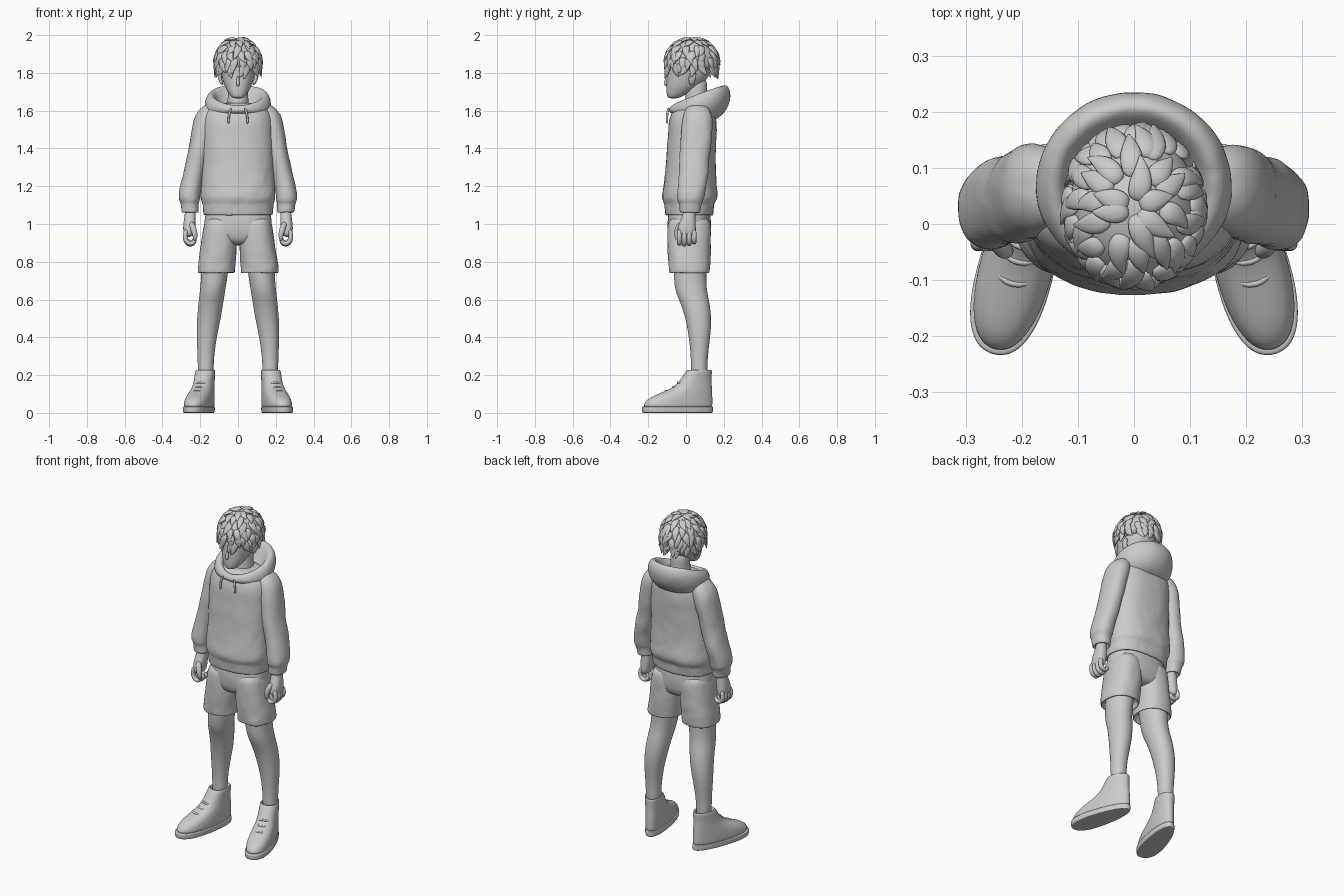
import bpy, bmesh, math, random
from mathutils import Vector, Matrix

random.seed(4)
cloth = bpy.data.textures.new("cloth_folds", 'CLOUDS')
cloth.noise_scale = 0.09


def build(name, shells, mirror=False, sub=2, folds=0.0):
    """Skin each shell (a list of closed rings) into one smooth object."""
    bm = bmesh.new()
    for rings in shells:
        loops = [[bm.verts.new(p) for p in ring] for ring in rings]
        n = len(loops[0])
        for a, b in zip(loops, loops[1:]):
            for i in range(n):
                j = (i + 1) % n
                bm.faces.new((a[i], a[j], b[j], b[i]))
        bm.faces.new(loops[0])
        bm.faces.new(loops[-1])
    bmesh.ops.recalc_face_normals(bm, faces=bm.faces)
    me = bpy.data.meshes.new(name)
    bm.to_mesh(me)
    bm.free()
    for f in me.polygons:
        f.use_smooth = True
    ob = bpy.data.objects.new(name, me)
    bpy.context.collection.objects.link(ob)
    if mirror:
        ob.modifiers.new("mirror", 'MIRROR').use_mirror_merge = False
    if sub:
        ob.modifiers.new("smooth", 'SUBSURF').levels = sub
        ob.modifiers["smooth"].render_levels = sub
    if folds:
        d = ob.modifiers.new("folds", 'DISPLACE')
        d.texture, d.strength, d.texture_coords = cloth, folds, 'LOCAL'
    return ob


def slices(rows, p=2.0, egg=0.0, n=24):
    """Horizontal superellipse rings from rows of (z, x centre, x radius, y front, y back)."""
    out = []
    for z, cx, rx, y0, y1 in rows:
        ring = []
        for i in range(n):
            t = 2 * math.pi * i / n
            c, s = math.cos(t), math.sin(t)
            c = math.copysign(abs(c) ** (2 / p), c)
            s = math.copysign(abs(s) ** (2 / p), s)
            ring.append(Vector((cx + rx * c * (1 - egg * s), (y0 + y1) / 2 + (y1 - y0) / 2 * s, z)))
        out.append(ring)
    return out


def tube(path, widths, heights=None, refs=None, n=8):
    """Rings of elliptical section following a path."""
    path = [Vector(p) for p in path]
    out = []
    for i, p in enumerate(path):
        tan = (path[min(i + 1, len(path) - 1)] - path[max(i - 1, 0)]).normalized()
        side = tan.cross(refs[i] if refs else Vector((0, 1, 0))).normalized()
        up = side.cross(tan)
        w = widths[i]
        h = heights[i] if heights else w
        out.append([p + side * w * math.cos(2 * math.pi * k / n) + up * h * math.sin(2 * math.pi * k / n)
                    for k in range(n)])
    return out


# Head, neck, nose and ears
build("head", [slices([
    (1.665, 0, .022, -.088, -.045), (1.672, 0, .036, -.1, -.025), (1.70, 0, .056, -.104, .03),
    (1.735, 0, .074, -.104, .08), (1.78, 0, .088, -.102, .125), (1.85, 0, .1, -.1, .145),
    (1.92, 0, .085, -.07, .13), (1.96, 0, .04, -.02, .08)], 2.2)])
build("neck", [slices([(1.55, 0, .065, -.02, .12), (1.64, 0, .056, -.008, .115),
                       (1.70, 0, .053, 0, .112), (1.78, 0, .055, 0, .115)])])
build("nose", [tube([(0, -.098, 1.785), (0, -.106, 1.755), (0, -.112, 1.74), (0, -.1, 1.73)],
                    [.006, .009, .011, .006])])
build("ear", [tube([(.08, .03, 1.735), (.09, .03, 1.75), (.1, .035, 1.785), (.09, .04, 1.81)],
                   [.006, .01, .012, .006], [.01, .018, .024, .012])], mirror=True)

# Hair: rounded cap with rows of pointed locks running down from the crown
C, R = Vector((0, .03, 1.855)), Vector((.117, .135, .125))


def scalp(theta, phi, k):
    s = math.sin(min(phi, 1.85))
    return C + Vector((R.x * s * math.cos(theta), R.y * s * math.sin(theta), R.z * math.cos(phi))) * k


cap = [[scalp(2 * math.pi * i / 20, .12 + 1.88 * j / 9, 1 if j < 9 else .8) for i in range(20)]
       for j in range(10)]
build("hair_cap", [cap], sub=1)
locks = []
for phi0, count, length in ((.08, 6, .6), (.4, 11, .6), (.75, 15, .6), (1.05, 18, .6),
                            (1.35, 20, .58), (1.6, 20, .55)):
    for i in range(count):
        th = 2 * math.pi * (i + random.uniform(.1, .9)) / count
        ln = length * random.uniform(.85, 1.2)
        twist = random.uniform(-.28, .28)
        lift = random.uniform(.06, .13)
        ks = (.97, 1.04, 1.06, 1.05 + lift * .4, 1.02 + lift)
        path = [scalp(th + twist * (j / 4) ** 2, phi0 + ln * j / 4, ks[j]) for j in range(5)]
        refs = [(q - C).normalized() for q in path]
        locks.append(tube(path, (.016, .025, .024, .014, .001), (.006, .011, .01, .006, .001), refs, 6))
build("hair_locks", locks, sub=1)

# Hooded sweatshirt body with a gathered hem band
build("sweatshirt_body", [slices([
    (1.08, 0, .16, -.09, .12), (1.047, 0, .165, -.095, .125), (1.045, 0, .183, -.108, .14),
    (1.055, 0, .186, -.112, .145), (1.095, 0, .187, -.114, .148), (1.11, 0, .188, -.116, .152),
    (1.135, 0, .199, -.127, .168), (1.17, 0, .199, -.125, .168), (1.23, 0, .193, -.115, .16),
    (1.32, 0, .19, -.106, .155), (1.42, 0, .19, -.1, .16), (1.52, 0, .19, -.094, .165),
    (1.58, 0, .182, -.082, .16), (1.62, 0, .15, -.06, .14), (1.645, 0, .09, -.02, .11)], 2.4, n=32)],
    folds=.008)

# Sleeves with cuffs
build("sleeve", [slices([
    (1.638, .125, .03, .03, .1), (1.615, .148, .052, .0, .125), (1.565, .172, .062, -.02, .145),
    (1.48, .19, .058, -.03, .142), (1.38, .208, .056, -.035, .128), (1.28, .23, .056, -.035, .12),
    (1.21, .249, .058, -.04, .113), (1.15, .258, .058, -.047, .1), (1.122, .258, .054, -.045, .093),
    (1.11, .256, .047, -.036, .083), (1.07, .253, .046, -.036, .078), (1.06, .253, .044, -.034, .075),
    (1.06, .253, .034, -.02, .06), (1.09, .253, .032, -.02, .06)], 2.2)], mirror=True, folds=.008)

# Hood lying open around the neck, rows of (x radius, y front, z front, y back, z back)
hood = []
for rx, yf, zf, yb, zb in ((.13, -.05, 1.575, .13, 1.55), (.155, -.078, 1.585, .165, 1.55),
                           (.172, -.092, 1.597, .215, 1.60), (.177, -.093, 1.607, .237, 1.66),
                           (.170, -.085, 1.62, .236, 1.71), (.152, -.072, 1.628, .217, 1.74),
                           (.130, -.058, 1.622, .192, 1.735), (.112, -.045, 1.60, .165, 1.68),
                           (.09, -.03, 1.585, .13, 1.62), (.06, 0, 1.58, .10, 1.60)):
    ring = []
    for i in range(32):
        t = 2 * math.pi * i / 32
        c = math.cos(t)
        ring.append(Vector((rx * math.sin(t), (yf + yb) / 2 + (yb - yf) / 2 * c,
                            zf + (zb - zf) * ((1 + c) / 2) ** .8)))
    hood.append(ring)
build("hood", [hood], folds=.006)
build("drawstring", [tube([(.035, -.09, 1.615), (.046, -.1, 1.59), (.05, -.1, 1.56), (.05, -.1, 1.53)],
                          [.006, .007, .006, .007])], mirror=True)

# Hands with curled fingers
hand = [slices([(1.09, .253, .027, -.01, .05), (1.04, .253, .03, -.02, .05), (1.0, .257, .034, -.04, .052),
                (.96, .26, .031, -.047, .054), (.93, .262, .022, -.044, .05)], 2.4, n=16)]
for i in range(4):
    y = -.035 + .026 * i
    drop = (.004, 0, .003, .012)[i]
    hand.append(tube([(.272, y, .975), (.283, y, .93), (.27, y, .895 + drop), (.245, y, .888 + drop),
                      (.228, y, .905 + drop), (.232, y, .93)], [.013, .015, .015, .014, .013, .009]))
hand.append(tube([(.25, -.025, 1.01), (.235, -.045, .975), (.226, -.05, .94), (.228, -.045, .91)],
                 [.016, .018, .015, .009]))
build("hand", hand, mirror=True)

# Shorts: hip section and two open legs
build("shorts_hips", [slices([(1.09, 0, .17, -.09, .125), (1.04, 0, .176, -.096, .13),
                              (.97, 0, .183, -.1, .133), (.92, 0, .17, -.09, .125),
                              (.885, 0, .1, -.06, .1)], 2.4, n=32)], folds=.006)
build("shorts_leg", [slices([
    (1.05, .09, .08, -.09, .125), (.98, .093, .09, -.1, .132), (.9, .1, .096, -.1, .132),
    (.82, .109, .098, -.095, .13), (.765, .115, .1, -.092, .127), (.745, .115, .1, -.09, .125),
    (.74, .115, .097, -.087, .122), (.743, .115, .088, -.078, .112), (.79, .112, .08, -.07, .11)],
    2.4)], mirror=True, folds=.008)

# Legs with knee and calf
build("leg", [slices([
    (.88, .115, .075, -.07, .11), (.74, .124, .072, -.066, .108), (.68, .13, .068, -.062, .108),
    (.63, .137, .067, -.052, .114), (.58, .144, .066, -.028, .126), (.5, .154, .063, -.003, .135),
    (.42, .164, .056, .012, .131), (.34, .169, .047, .022, .12), (.26, .171, .042, .027, .113),
    (.15, .171, .041, .025, .113)], 2.1)], mirror=True)

# Shoes: built pointing forward, then turned outward at the ankle
turn = Matrix.Translation((.17, .07, 0)) @ Matrix.Rotation(math.radians(15), 4, 'Z')


def place(rings):
    return [[turn @ p for p in ring] for ring in rings]


build("shoe_sole", [place(slices([
    (0, 0, .05, -.28, .06), (0, 0, .064, -.31, .074), (.004, 0, .066, -.314, .076),
    (.03, 0, .067, -.315, .077), (.034, 0, .065, -.312, .075), (.034, 0, .04, -.27, .05)],
    2.3, .2))], mirror=True)
build("shoe_upper", [place(slices([
    (.02, 0, .063, -.307, .072), (.045, 0, .065, -.307, .073), (.07, 0, .064, -.287, .073),
    (.092, 0, .061, -.245, .072), (.118, 0, .057, -.18, .071), (.14, 0, .053, -.135, .069),
    (.17, 0, .051, -.106, .067), (.2, 0, .051, -.085, .068), (.222, 0, .051, -.07, .069),
    (.23, 0, .047, -.063, .065), (.226, 0, .04, -.055, .055), (.19, 0, .036, -.05, .05)],
    2.2, .17))], mirror=True)
laces = [place(tube([(-.042, y + .03, z - .012), (-.024, y + .006, z), (0, y, z + .004),
                     (.024, y + .006, z), (.042, y + .03, z - .012)], [.006] * 5))
         for y, z in ((-.185, .114), (-.145, .134), (-.118, .158))]
build("shoe_laces", laces, mirror=True, sub=1)
